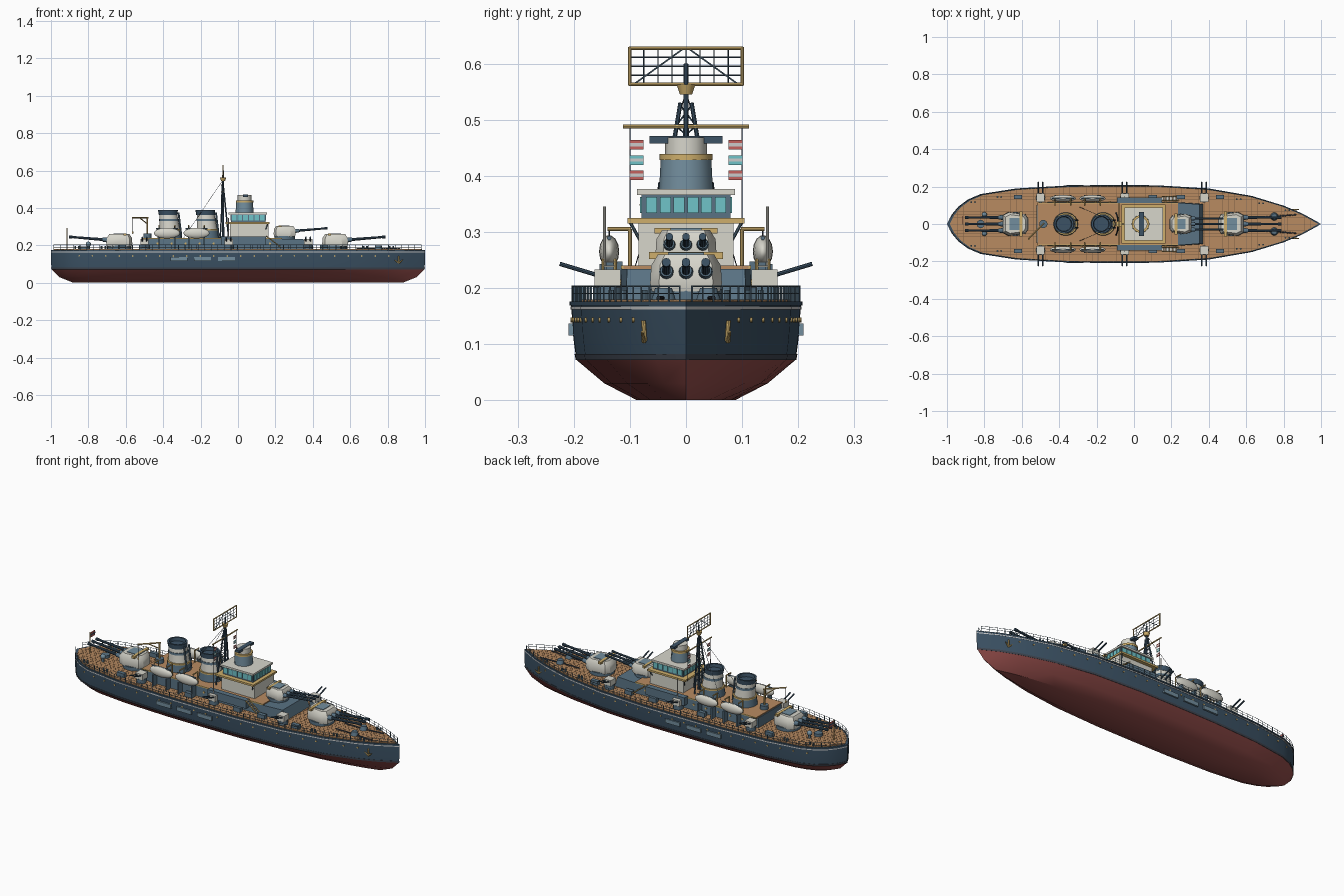
import bpy, bmesh, math
from mathutils import Matrix, Vector

if "Cube" in bpy.data.objects:
    bpy.data.objects.remove(bpy.data.objects["Cube"])

COL = dict(navy=(.045, .085, .13), slate=(.10, .17, .23), steel=(.17, .27, .34), red=(.30, .075, .07),
           cream=(.68, .67, .60), gold=(.62, .43, .15), wood=(.48, .26, .12), seam=(.22, .12, .06),
           cyan=(.16, .55, .58), white=(.78, .78, .75), flag=(.55, .12, .11), dark=(.05, .06, .08))
parts = {}


def part(name, col):
    return parts.setdefault((name, col), bmesh.new())


def box(name, col, c, s, rot=None):
    m = Matrix.Translation(c) @ (rot or Matrix()) @ Matrix.Diagonal((*s, 1))
    bmesh.ops.create_cube(part(name, col), size=1, matrix=m)


def rod(name, col, a, b, r, r2=None, n=8):
    a, b = Vector(a), Vector(b)
    d = b - a
    m = Matrix.Translation((a + b) / 2) @ d.to_track_quat('Z', 'Y').to_matrix().to_4x4()
    bmesh.ops.create_cone(part(name, col), cap_ends=True, segments=n, radius1=r,
                          radius2=r if r2 is None else r2, depth=d.length, matrix=m)


def ball(name, col, c, s):
    m = Matrix.Translation(c) @ Matrix.Rotation(math.pi / 2, 4, 'Y') @ Matrix.Diagonal((s[2], s[1], s[0], 1))
    bmesh.ops.create_uvsphere(part(name, col), u_segments=14, v_segments=10, radius=1, matrix=m)


def loft(name, col, rings):
    bm = part(name, col)
    vs = [[bm.verts.new(p) for p in r] for r in rings]
    n = len(vs[0])
    for lo, hi in zip(vs, vs[1:]):
        for i in range(n):
            bm.faces.new((lo[i], lo[(i + 1) % n], hi[(i + 1) % n], hi[i]))
    bm.faces.new(vs[0][::-1])
    bm.faces.new(vs[-1])


# Deck outline: half breadth along the length
OUT = [(-1, 0), (-.975, .05), (-.94, .092), (-.89, .13), (-.82, .16), (-.63, .19), (-.35, .206), (-.1, .208),
       (.12, .207), (.4, .19), (.63, .15), (.8, .098), (.9, .056), (1, 0)]


def hw(x):
    for (x0, y0), (x1, y1) in zip(OUT, OUT[1:]):
        if x0 <= x <= x1:
            return y0 + (y1 - y0) * (x - x0) / (x1 - x0)
    return 0


def ring(z, sx=1, sy=1):
    pts = [(x, -y) for x, y in OUT] + [(x, y) for x, y in OUT[-2:0:-1]]
    return [(x * sx, y * sy, z) for x, y in pts]


# Hull layers and deck
loft("lower_hull", "red", [ring(0, .88, .42), ring(.03, .955, .7), ring(.072, .996, .94)])
loft("upper_hull", "navy", [ring(.072, .996, .94), ring(.11, 1, .965), ring(.172, 1, .985)])
loft("waterline_band", "dark", [ring(.072, .998, .945), ring(.082, .999, .955)])
loft("sheer_stripe", "white", [ring(.162, 1, .99), ring(.167, 1, .99)])
loft("deck_edge", "navy", [ring(.169, 1, 1), ring(.176, 1, 1)])
loft("deck", "wood", [ring(.17, .985, .965), ring(.179, .985, .965)])

# Plank seams
for i in range(-11, 12):
    y = i * .0165
    xs = [k * .01 for k in range(-97, 98) if hw(k * .01) * .95 > abs(y)]
    if xs:
        box("plank_seams", "seam", ((xs[0] + xs[-1]) / 2, y, .179), (xs[-1] - xs[0], .0014, .001))
for i in range(-30, 31):
    x = i * .0315
    box("plank_seams", "seam", (x, 0, .179), (.0014, hw(x) * 1.9, .001))

# Railing: posts and rails following the outline
for s in (1, -1):
    pts = [Vector((-.985 + i * 1.965 / 56, s * hw(-.985 + i * 1.965 / 56) * .975, .176)) for i in range(57)]
    for i, p in enumerate(pts):
        rod("rail_posts", "slate", p, p + Vector((0, 0, .028)), .0016, n=5)
        if i:
            for h in (.014, .027):
                up = Vector((0, 0, h))
                rod("rails", "slate", pts[i - 1] + up, p + up, .0011, n=4)

# Hull side details: panels, portholes, anchors, chains, bollards
for s in (1, -1):
    for x in (-.315, -.19, -.062):
        box("side_panels", "steel", (x, s * .203, .126), (.09, .012, .022))
    for i in range(24):
        x = -.85 + i * .072
        y = s * hw(x) * .975
        rod("portholes", "gold", (x, y - s * .004, .143), (x, y + s * .003, .143), .0045)
    rod("anchor_shanks", "gold", (.86, s * .076, .142), (.86, s * .073, .105), .004)
    for k in (-1, 1):
        rod("anchor_flukes", "gold", (.86, s * .075, .105), (.86 + k * .022, s * .078, .122), .0045, .002)
    rod("capstans", "slate", (.75, s * .04, .178), (.75, s * .04, .2), .022, .015, 14)
    for i in range(18):
        ball("anchor_chains", "dark", (.64 + i * .013, s * (.04 + max(0, i - 8) * .001), .182), (.0075, .004, .004))
    for x in (-.86, -.72, .56, .68, .82):
        for d in (-.01, .01):
            rod("bollards", "slate", (x + d, s * hw(x) * .82, .178), (x + d, s * hw(x) * .82, .196), .005)
    for x in (-.62, -.2, .1, .25, .46):
        box("deck_lockers", "slate", (x, s * .145, .19), (.045, .022, .024))
    rod("deck_vents", "steel", (-.8, s * .05, .178), (-.8, s * .05, .2), .008)
    ball("deck_vents", "steel", (-.8, s * .05, .206), (.014, .014, .014))
rod("stern_hatch", "slate", (-.82, 0, .178), (-.82, 0, .195), .022, n=14)

# Deckhouse with wooden top and sloped front
sec = lambda z, k, xf: [(-.52, -.1 * k, z), (-.46, -.115 * k, z), (.22, -.115 * k, z), (xf, -.105 * k, z),
                        (xf, .105 * k, z), (.22, .115 * k, z), (-.46, .115 * k, z), (-.52, .1 * k, z)]
loft("deckhouse", "slate", [sec(.176, 1.02, .37), sec(.234, 1, .35)])
box("deckhouse_top", "wood", (-.14, 0, .236), (.75, .222, .008))
for s in (1, -1):
    box("deckhouse_trim", "gold", (-.14, s * .113, .237), (.75, .005, .006))
    for i in range(9):
        rod("deckhouse_ports", "gold", (-.43 + i * .075, s * .112, .21), (-.43 + i * .075, s * .119, .21), .006)
    # Side wing rooms and stairs
    box("wing_rooms", "slate", (.03, s * .128, .225), (.24, .03, .045))
    rod("stair_stringers", "gold", (.15, s * .126, .25), (.24, s * .126, .182), .003)
    rod("stair_stringers", "gold", (.15, s * .148, .25), (.24, s * .148, .182), .003)
    for i in range(9):
        box("stair_treads", "cream", (.155 + i * .0095, s * .137, .246 - i * .0072), (.008, .022, .002))

# Bridge
box("bridge_base", "cream", (.06, 0, .278), (.205, .17, .078))
box("bridge_platform", "gold", (.05, 0, .32), (.235, .208, .01))
box("bridge_cabin", "slate", (.055, 0, .346), (.185, .158, .044))
box("bridge_roof", "cream", (.052, 0, .371), (.205, .174, .01))
for x, s in ((.149, 1), (-.039, -1)):
    for i in range(6):
        box("bridge_windows", "cyan", (x, (i - 2.5) * .0245, .348), (.004, .02, .028))
for s in (1, -1):
    for i in range(6):
        box("bridge_windows", "cyan", (-.02 + i * .03, s * .08, .348), (.025, .004, .028))
    for x in (-.06, .16):
        rod("platform_struts", "slate", (x * .9 + .005, s * .082, .285), (x, s * .1, .318), .003)
rod("director_tower", "steel", (.035, 0, .374), (.035, 0, .43), .048, .045, 12)
rod("director_ring", "gold", (.035, 0, .428), (.035, 0, .439), .047, n=16)
rod("director_head", "cream", (.035, 0, .439), (.035, 0, .468), .037, n=12)
box("rangefinder", "navy", (.04, 0, .464), (.025, .13, .013))

# Tripod mast, yard, signal flags, lattice radar
MX = -.08
rod("mast", "navy", (MX, 0, .236), (MX, 0, .6), .007, .004)
for dx, y in ((-.015, .058), (-.015, -.058), (.03, 0)):
    rod("mast_legs", "navy", (MX + dx, y, .24), (MX, y * .17, .53), .004)
for i in range(6):
    z = .30 + i * .038
    w = .058 - (z - .24) * .165
    rod("mast_braces", "navy", (MX - .01, -w, z), (MX - .01, w, z), .002, n=5)
    for s in (1, -1):
        rod("mast_braces", "navy", (MX - .01, -w * s, z), (MX - .008, s * (w - .006), z + .036), .0016, n=5)
rod("yard", "gold", (MX, -.112, .488), (MX, .112, .488), .0035)
rod("radar_base", "gold", (MX, 0, .545), (MX, 0, .563), .011, .017, 12)
for s in (1, -1):
    rod("signal_lines", "dark", (MX, s * .1, .488), (MX, s * .1, .32), .001, n=4)
    for z, c in ((.455, "flag"), (.428, "cyan"), (.401, "flag")):
        box("signal_flags", c, (MX, s * .088, z), (.002, .025, .017))
        box("signal_flag_bands", "white", (MX, s * .088, z), (.003, .025, .006))
    rod("radar_frame", "gold", (MX, s * .1, .561), (MX, s * .1, .629), .003)
    rod("radar_braces", "slate", (MX, s * .09, .565), (MX, s * .005, .626), .0016, n=5)
for z in (.563, .627):
    rod("radar_frame", "gold", (MX, -.102, z), (MX, .102, z), .003)
for i in range(1, 8):
    rod("radar_grid", "navy", (MX, -.1 + i * .025, .563), (MX, -.1 + i * .025, .627), .0012, n=4)
for z in (.579, .595, .611):
    rod("radar_grid", "navy", (MX, -.1, z), (MX, .1, z), .0012, n=4)
for s in (1, -1):
    rod("rigging", "dark", (MX, 0, .55), (-.29, s * .09, .24), .001, n=4)

# Funnels: flared base, raked casing, bands, hollow cap
for x in (-.165, -.365):
    circ = lambda z, r, d: [(x + d + r * math.cos(a * math.pi / 10), r * .95 * math.sin(a * math.pi / 10), z)
                            for a in range(20)]
    loft("funnel_bases", "slate", [circ(.238, .066, 0), circ(.285, .06, 0)])
    loft("funnel_collars", "gold", [circ(.28, .063, 0), circ(.288, .063, 0)])
    loft("funnels", "cream", [circ(.285, .055, 0), circ(.368, .047, -.008)])
    loft("funnel_bands", "slate", [circ(.33, .0525, -.004), circ(.342, .0515, -.005)])
    loft("funnel_caps", "navy", [circ(.362, .05, -.008), circ(.388, .053, -.01), circ(.388, .043, -.01),
                                 circ(.37, .04, -.01)])
    for s in (1, -1):
        rod("steam_pipes", "slate", (x + .062, s * .02, .25), (x + .047, s * .02, .375), .005)

# Lifeboats with cradles and davits
for s in (1, -1):
    for x in (-.38, -.222):
        ball("lifeboats", "cream", (x, s * .137, .265), (.07, .018, .029))
        rod("boat_covers", "slate", (x - .058, s * .137, .289), (x + .058, s * .137, .289), .004)
        for d in (-.042, .042):
            box("boat_cradles", "slate", (x + d, s * .137, .21), (.008, .034, .066))
            rod("davits", "gold", (x + d, s * .1, .236), (x + d, s * .1, .305), .0035)
            rod("davits", "gold", (x + d, s * .098, .305), (x + d, s * .14, .305), .0035)
            rod("boat_falls", "dark", (x + d, s * .137, .305), (x + d, s * .137, .28), .0012, n=4)
    rod("aerials", "cream", (-.05, s * .145, .24), (-.05, s * .145, .345), .0025)

# Triple-gun turrets
for x0, z0, k, f in ((.52, .178, 1, 1), (.25, .234, .85, 1), (-.635, .178, 1, -1)):
    P = lambda x, y, z: (x0 + f * k * x, k * y, z0 + k * z)
    rod("barbettes", "slate", P(0, 0, 0), P(0, 0, .02), .065 * k, n=20)
    base = [(-.07, -.03), (-.055, -.052), (.035, -.064), (.068, -.048), (.068, .048), (.035, .064), (-.055, .052),
            (-.07, .03)][::f]
    loft("turrets", "cream", [[P(x * a, y * a, z) for x, y in base]
                              for a, z in ((.95, .016), (1, .03), (.97, .062), (.78, .082))])
    box("turret_roofs", "steel", P(-.005, 0, .082), (.07 * k, .065 * k, .006))
    box("turret_rangefinders", "gold", P(-.03, 0, .08), (.016 * k, .132 * k, .012 * k))
    for y in (-.035, 0, .035):
        rod("gun_collars", "slate", P(.055, y, .05), P(.09, y, .053), .014 * k, .011 * k, 12)
        rod("gun_barrels", "navy", P(.08, y, .052), P(.26, y, .067), .008 * k, .0058 * k, 10)
        rod("gun_muzzles", "navy", P(.25, y, .066), P(.268, y, .0677), .0078 * k, n=10)

# Twin secondary mounts along both sides
for s in (1, -1):
    for x in (-.5, -.05, .375):
        rod("mount_bases", "slate", (x, s * .14, .178), (x, s * .14, .202), .026, n=12)
        box("mount_shields", "cream", (x, s * .14, .217), (.045, .046, .032))
        for d in (-.012, .012):
            rod("mount_barrels", "navy", (x + d, s * .155, .222), (x + d, s * .225, .243), .0038)

# Boat crane
rod("crane_base", "slate", (-.485, 0, .236), (-.485, 0, .262), .022, n=14)
rod("crane_post", "gold", (-.485, 0, .25), (-.485, 0, .35), .005)
rod("crane_arm", "gold", (-.48, .005, .348), (-.565, -.08, .348), .004)
rod("crane_brace", "gold", (-.485, 0, .315), (-.525, -.04, .346), .003)
rod("crane_cable", "dark", (-.563, -.078, .348), (-.563, -.078, .27), .0012, n=4)
ball("crane_hook", "gold", (-.563, -.078, .268), (.005, .005, .007))

# Ensign staff
rod("flag_staff", "gold", (-.915, 0, .178), (-.915, 0, .292), .0025)
box("ensign", "flag", (-.915, .022, .275), (.002, .042, .028))
box("ensign_band", "navy", (-.915, .022, .275), (.003, .042, .009))

# Turn every collected part into an object
for (name, col), bm in parts.items():
    bmesh.ops.recalc_face_normals(bm, faces=bm.faces)
    me = bpy.data.meshes.new(name)
    bm.to_mesh(me)
    bm.free()
    mat = bpy.data.materials.get(col) or bpy.data.materials.new(col)
    mat.diffuse_color = (*COL[col], 1)
    mat.use_nodes = True
    mat.node_tree.nodes["Principled BSDF"].inputs["Base Color"].default_value = mat.diffuse_color
    me.materials.append(mat)
    ob = bpy.data.objects.new(name, me)
    bpy.context.collection.objects.link(ob)
    bpy.context.view_layer.objects.active = ob
    ob.select_set(True)
bpy.ops.object.shade_smooth_by_angle(angle=math.radians(32))
